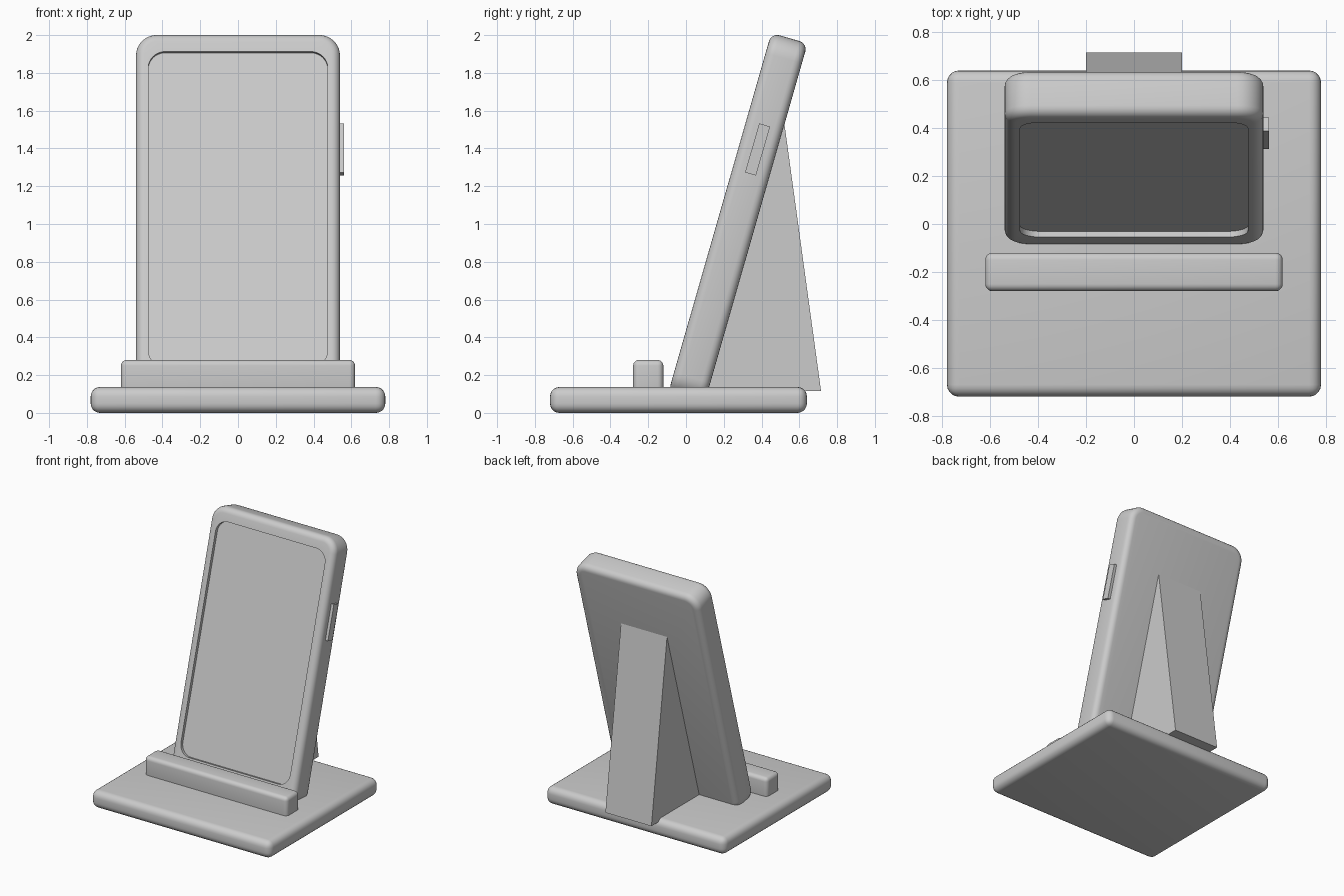
import bpy
import bmesh
import math
from mathutils import Matrix, Vector

if "Cube" in bpy.data.objects:
    bpy.data.objects.remove(bpy.data.objects["Cube"], do_unlink=True)

grey = bpy.data.materials.new("light grey")
grey.use_nodes = True
grey.diffuse_color = (0.6, 0.6, 0.6, 1)
grey.node_tree.nodes["Principled BSDF"].inputs["Base Color"].default_value = (0.6, 0.6, 0.6, 1)

TILT = Matrix.Translation((0, 0.275, 1.032)) @ Matrix.Rotation(math.radians(-16), 4, "X")


def finish(bm, name, matrix=None, smooth=True):
    bmesh.ops.recalc_face_normals(bm, faces=bm.faces)
    if matrix:
        bm.transform(matrix)
    mesh = bpy.data.meshes.new(name)
    bm.to_mesh(mesh)
    bm.free()
    mesh.materials.append(grey)
    obj = bpy.data.objects.new(name, mesh)
    bpy.context.collection.objects.link(obj)
    if smooth:
        bpy.ops.object.select_all(action="DESELECT")
        obj.select_set(True)
        bpy.context.view_layer.objects.active = obj
        bpy.ops.object.shade_smooth_by_angle(angle=math.radians(35))
    return obj


def box(name, low, high, radius=0, matrix=None):
    low, high = Vector(low), Vector(high)
    bm = bmesh.new()
    bmesh.ops.create_cube(bm, size=1)
    bm.transform(Matrix.Translation((low + high) / 2) @ Matrix.Diagonal(high - low).to_4x4())
    if radius:
        bmesh.ops.bevel(bm, geom=bm.edges[:], offset=radius, segments=5,
                        profile=0.5, affect="EDGES")
    return finish(bm, name, matrix, smooth=radius > 0)


def rounded_ring(bm, depth, half_x, half_z, radius, shift=0, steps=8):
    """Rounded rectangle of vertices in an upright plane."""
    verts = []
    for corner, (sx, sz) in enumerate([(1, 1), (-1, 1), (-1, -1), (1, -1)]):
        for i in range(steps + 1):
            a = math.pi / 2 * (corner + i / steps)
            verts.append(bm.verts.new((sx * (half_x - radius) + radius * math.cos(a), depth,
                                       sz * (half_z - radius) + radius * math.sin(a) + shift)))
    return verts


# Base plate and the front lip that holds the device
box("base_plate", (-0.78, -0.72, 0), (0.78, 0.64, 0.137), 0.05)
box("front_lip", (-0.62, -0.28, 0.1), (0.62, -0.12, 0.28), 0.03)

# Leaning device: rings from back to front, ending in the recessed screen
HX, HY, HZ, CORNER, EDGE = 0.54, 0.1, 0.99, 0.11, 0.045
bm = bmesh.new()
rings = []
for side in (1, -1):
    for i in range(6):
        t = math.pi / 2 * (i / 5 if side > 0 else 1 - i / 5)
        inset = EDGE * (1 - math.sin(t))
        depth = side * (HY - EDGE * (1 - math.cos(t)))
        rings.append(rounded_ring(bm, depth, HX - inset, HZ - inset, CORNER - inset))
for depth in (-HY, -HY + 0.025):
    rings.append(rounded_ring(bm, depth, 0.475, 0.868, 0.09, 0.02))
for a, b in zip(rings, rings[1:]):
    for i in range(len(a)):
        j = (i + 1) % len(a)
        bm.faces.new((a[i], a[j], b[j], b[i]))
bm.faces.new(rings[0])
bm.faces.new(rings[-1])
finish(bm, "leaning_device", TILT)

# Side button
box("side_button", (0.5, -0.03, 0.242), (0.562, 0.03, 0.512), 0, TILT)

# Wedge strut behind the device
bm = bmesh.new()
ends = [[bm.verts.new((x, y, z)) for y, z in ((0.1, 0.115), (0.715, 0.115), (0.521, 1.53))]
        for x in (-0.2, 0.2)]
for end in ends:
    bm.faces.new(end)
for i in range(3):
    j = (i + 1) % 3
    bm.faces.new((ends[0][i], ends[0][j], ends[1][j], ends[1][i]))
finish(bm, "back_strut", smooth=False)
